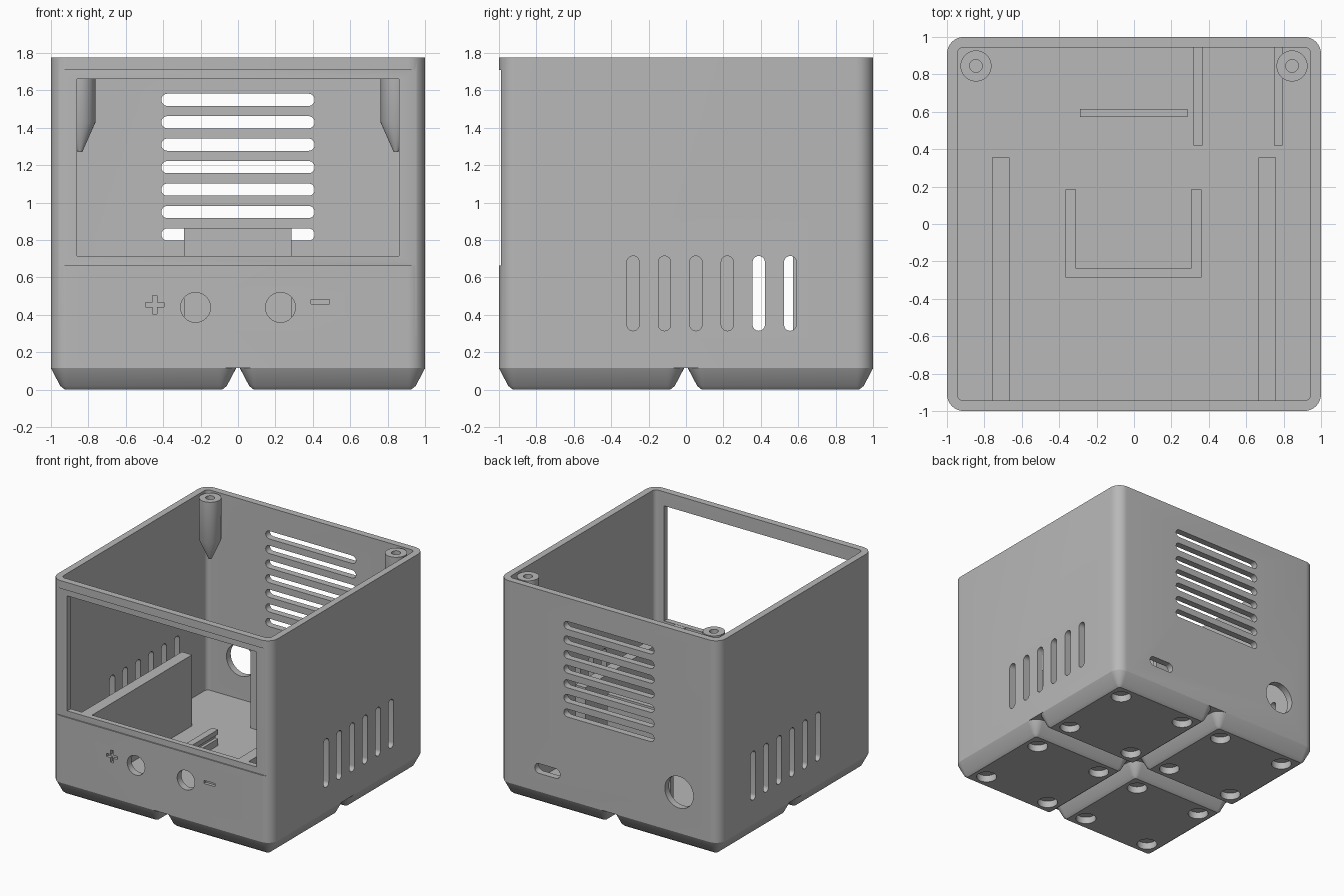
import bpy, bmesh, math

cube = bpy.data.objects.get("Cube")
if cube:
    bpy.data.objects.remove(cube, do_unlink=True)

GREY = (0.48, 0.48, 0.48, 1)
grey = bpy.data.materials.new("plain grey")
grey.use_nodes = True
grey.diffuse_color = GREY
grey.node_tree.nodes["Principled BSDF"].inputs["Base Color"].default_value = GREY


def rounded(cu, cv, hu, hv, r, n=8):
    """Rounded rectangle outline around (cu, cv) with half sizes hu, hv."""
    pts = []
    for k, (su, sv) in enumerate([(1, 1), (-1, 1), (-1, -1), (1, -1)]):
        for i in range(n + 1):
            a = (k + i / n) * math.pi / 2
            pts.append((cu + su * (hu - r) + r * math.cos(a),
                        cv + sv * (hv - r) + r * math.sin(a)))
    return pts


def rect(u0, u1, v0, v1):
    return [(u0, v0), (u1, v0), (u1, v1), (u0, v1)]


def circle(cu, cv, r, n=32):
    return [(cu + r * math.cos(i * math.tau / n), cv + r * math.sin(i * math.tau / n))
            for i in range(n)]


def loft(name, rings):
    """Closed solid through a stack of matching rings."""
    bm = bmesh.new()
    loops = [[bm.verts.new(p) for p in ring] for ring in rings]
    n = len(loops[0])
    for a, b in zip(loops, loops[1:]):
        for i in range(n):
            j = (i + 1) % n
            bm.faces.new((a[i], a[j], b[j], b[i]))
    bm.faces.new(loops[0][::-1])
    bm.faces.new(loops[-1])
    bmesh.ops.remove_doubles(bm, verts=bm.verts, dist=1e-5)
    bmesh.ops.recalc_face_normals(bm, faces=bm.faces)
    mesh = bpy.data.meshes.new(name)
    bm.to_mesh(mesh)
    bm.free()
    mesh.materials.append(grey)
    ob = bpy.data.objects.new(name, mesh)
    bpy.context.scene.collection.objects.link(ob)
    return ob


def prism(name, outline, axis, t0, t1):
    place = {"x": lambda u, v, t: (t, u, v),
             "y": lambda u, v, t: (u, t, v),
             "z": lambda u, v, t: (u, v, t)}[axis]
    return loft(name, [[place(u, v, t) for u, v in outline] for t in (t0, t1)])


def carve(ob, cutters):
    """Subtract all cutters, bake the result and discard the cutters."""
    for c in cutters:
        c.hide_render = True
        mod = ob.modifiers.new("cut", "BOOLEAN")
        mod.operation = "DIFFERENCE"
        mod.solver = "EXACT"
        mod.object = c
    bpy.context.view_layer.update()
    deps = bpy.context.evaluated_depsgraph_get()
    mesh = bpy.data.meshes.new_from_object(ob.evaluated_get(deps))
    ob.modifiers.clear()
    ob.data = mesh
    for c in cutters:
        bpy.data.objects.remove(c, do_unlink=True)


parts = []
TOP, BASE, FLOOR = 1.775, 0.115, 0.13
SINK = 0.123  # inner parts start slightly inside the floor

# Case shell
case = prism("case_shell", rounded(0, 0, 1, 1, 0.09), "z", BASE, TOP)
cuts = [prism("cavity", rounded(0, 0, 0.945, 0.945, 0.035), "z", FLOOR, 2)]


def front_cut(outline, depth=0.1):
    cuts.append(prism("cutter", outline, "y", -1.1, -1 + depth))


# Recessed front panel, window, button holes
front_cut(rect(-1.1, 1.1, 0.665, 1.71), 0.01)
front_cut(rect(-0.86, 0.86, 0.715, 1.66))
for s in (-1, 1):
    front_cut(circle(s * 0.227, 0.44, 0.08))

# Engraved plus and minus signs
b, w = 0.0125, 0.05
front_cut([(-0.445 + u, 0.455 + v) for u, v in
           [(-b, -w), (b, -w), (b, -b), (w, -b), (w, b), (b, b),
            (b, w), (-b, w), (-b, b), (-w, b), (-w, -b), (-b, -b)]], 0.025)
front_cut(rect(0.39, 0.49, 0.457, 0.482), 0.025)

# Back vents, cable port and round hole
for i in range(7):
    cuts.append(prism("cutter", rounded(0, 0.83 + 0.12 * i, 0.41, 0.0325, 0.0325), "y", 0.9, 1.1))
cuts.append(prism("cutter", rounded(0.56, 0.305, 0.115, 0.04, 0.04), "y", 0.9, 1.1))
cuts.append(prism("cutter", circle(-0.637, 0.45, 0.13), "y", 0.9, 1.1))

# Side vents through both walls
for i in range(6):
    cuts.append(prism("cutter", rounded(-0.283 + 0.168 * i, 0.515, 0.033, 0.2, 0.033), "x", -1.1, 1.1))
carve(case, cuts)
parts.append(case)

# Four tapered feet with magnet holes
for sx, sy in [(-1, -1), (1, -1), (-1, 1), (1, 1)]:
    cx, cy = sx * 0.505, sy * 0.505
    rings = []
    for z, inset in [(0, 0.075), (0.02, 0.05), (BASE, 0)]:
        h = 0.495 - inset
        rings.append([(x, y, z) for x, y in rounded(cx, cy, h, h, 0.09 - inset)])
    foot = loft("foot", rings)
    carve(foot, [prism("cutter", circle(cx + i * 0.31, cy + j * 0.31, 0.078), "z", -0.1, 0.057)
                 for i in (-1, 1) for j in (-1, 1)])
    parts.append(foot)

# Screw posts with pointed undersides
for s in (-1, 1):
    post = loft("screw_post", [[(x, y, z) for x, y in circle(s * 0.845, 0.845, r)]
                               for z, r in [(1.27, 0.012), (1.43, 0.083), (TOP - 0.005, 0.083)]])
    carve(post, [prism("cutter", circle(s * 0.845, 0.845, 0.034), "z", 1.5, 2)])
    parts.append(post)

# Long side rails
for s in (-1, 1):
    x = s * 0.712
    parts.append(prism("side_rail", rect(x - 0.046, x + 0.046, -0.95, 0.355), "z", SINK, 0.714))

# Upright baffle behind the vents
parts.append(prism("baffle", rect(-0.288, 0.286, 0.573, 0.615), "z", SINK, 0.865))

# Short walls beside the cable port
for x in (0.342, 0.772):
    parts.append(prism("port_wall", rect(x - 0.023, x + 0.023, 0.42, 0.95), "z", SINK, 0.3))

# U-shaped board holder with an inner groove
holder = prism("board_holder",
               [(-0.365, 0.185), (-0.365, -0.285), (0.361, -0.285), (0.361, 0.185),
                (0.305, 0.185), (0.305, -0.238), (-0.31, -0.238), (-0.31, 0.185)],
               "z", SINK, 0.26)
carve(holder, [prism("cutter", rect(-0.335, 0.33, -0.262, 0.3), "z", 0.185, 0.22)])
parts.append(holder)

# Smooth the curved faces, keep edges crisp
bpy.ops.object.select_all(action="DESELECT")
for ob in parts:
    ob.select_set(True)
bpy.context.view_layer.objects.active = case
bpy.ops.object.shade_smooth_by_angle(angle=math.radians(30))
